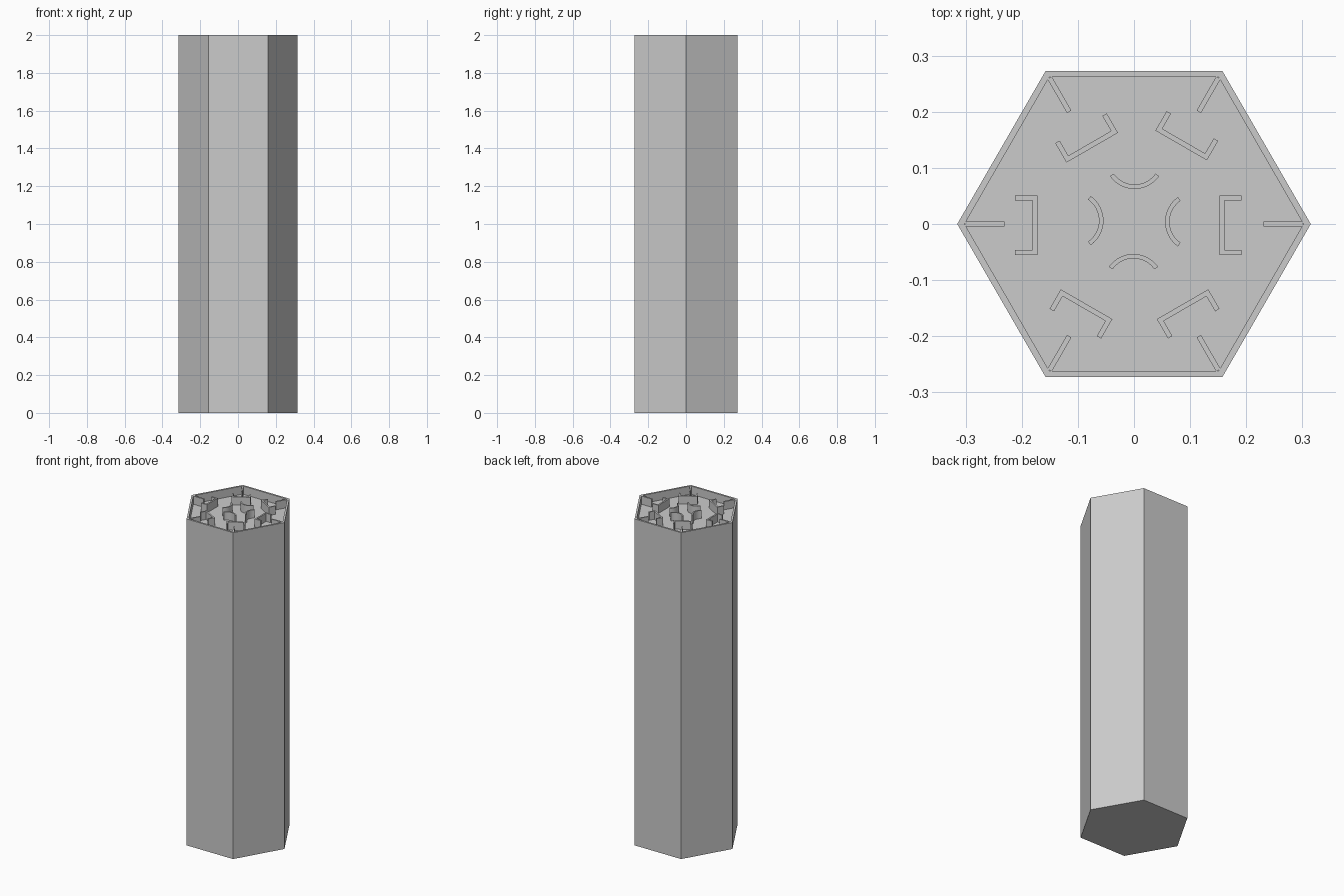
import bpy, bmesh
from math import sin, cos, pi, radians

if "Cube" in bpy.data.objects:
    bpy.data.objects.remove(bpy.data.objects["Cube"])

TOP, FLOOR = 2.0, 1.95
R_OUT, R_IN = 0.315, 0.302
T = 0.009  # rib thickness


def finish(bm, name, smooth=False):
    bmesh.ops.recalc_face_normals(bm, faces=bm.faces)
    me = bpy.data.meshes.new(name)
    bm.to_mesh(me)
    bm.free()
    ob = bpy.data.objects.new(name, me)
    bpy.context.collection.objects.link(ob)
    if smooth:
        bpy.ops.object.select_all(action='DESELECT')
        ob.select_set(True)
        bpy.context.view_layer.objects.active = ob
        bpy.ops.object.shade_smooth_by_angle(angle=radians(30))
    return ob


def prism(name, outline, center=(0, 0), angle=0, smooth=False):
    """Extrude a flat outline from the recess floor up to the rim."""
    bm = bmesh.new()
    c, s = cos(angle), sin(angle)
    face = bm.faces.new([bm.verts.new((center[0] + x * c - y * s,
                                       center[1] + x * s + y * c, FLOOR))
                         for x, y in outline])
    ext = bmesh.ops.extrude_face_region(bm, geom=[face], use_keep_orig=True)
    verts = [v for v in ext['geom'] if isinstance(v, bmesh.types.BMVert)]
    bmesh.ops.translate(bm, verts=verts, vec=(0, 0, TOP - FLOOR))
    return finish(bm, name, smooth)


# Hexagonal column with a thin rim around a shallow recess
bm = bmesh.new()
rings = [[bm.verts.new((r * cos(i * pi / 3), r * sin(i * pi / 3), z)) for i in range(6)]
         for r, z in ((R_OUT, 0), (R_OUT, TOP), (R_IN, TOP), (R_IN, FLOOR))]
for a, b in zip(rings, rings[1:]):
    for i in range(6):
        j = (i + 1) % 6
        bm.faces.new((a[i], a[j], b[j], b[i]))
bm.faces.new(rings[0])
bm.faces.new(rings[-1])
finish(bm, "hex_column")

# Straight ribs pointing inward from each corner
h = T / 2
for i in range(6):
    prism("corner_rib", [(0.231, -h), (0.301, -h), (0.301, h), (0.231, h)], angle=i * pi / 3)

# U-shaped brackets opening outward
L, A = 0.053, 0.040
bracket = [(0, -L), (A, -L), (A, -L + T), (T, -L + T), (T, L - T), (A, L - T), (A, L), (0, L)]
centers = [(0.152, -0.002), (0.084, 0.140), (-0.0745, 0.136),
           (-0.172, -0.002), (-0.0845, -0.143), (0.0865, -0.143)]
for i, c in enumerate(centers):
    prism("bracket_rib", bracket, c, i * pi / 3)

# Four curved ribs bulging toward the middle
R, HALF, N = 0.0536, radians(55), 16
angles = [pi - HALF + 2 * HALF * k / N for k in range(N + 1)]
arc = ([(R * cos(a), R * sin(a)) for a in angles] +
       [((R - 0.008) * cos(a), (R - 0.008) * sin(a)) for a in reversed(angles)])
for i, c in enumerate([(0.109, 0.004), (0.001, 0.116), (-0.108, 0.006), (-0.001, -0.107)]):
    prism("curved_rib", arc, c, i * pi / 2, smooth=True)
